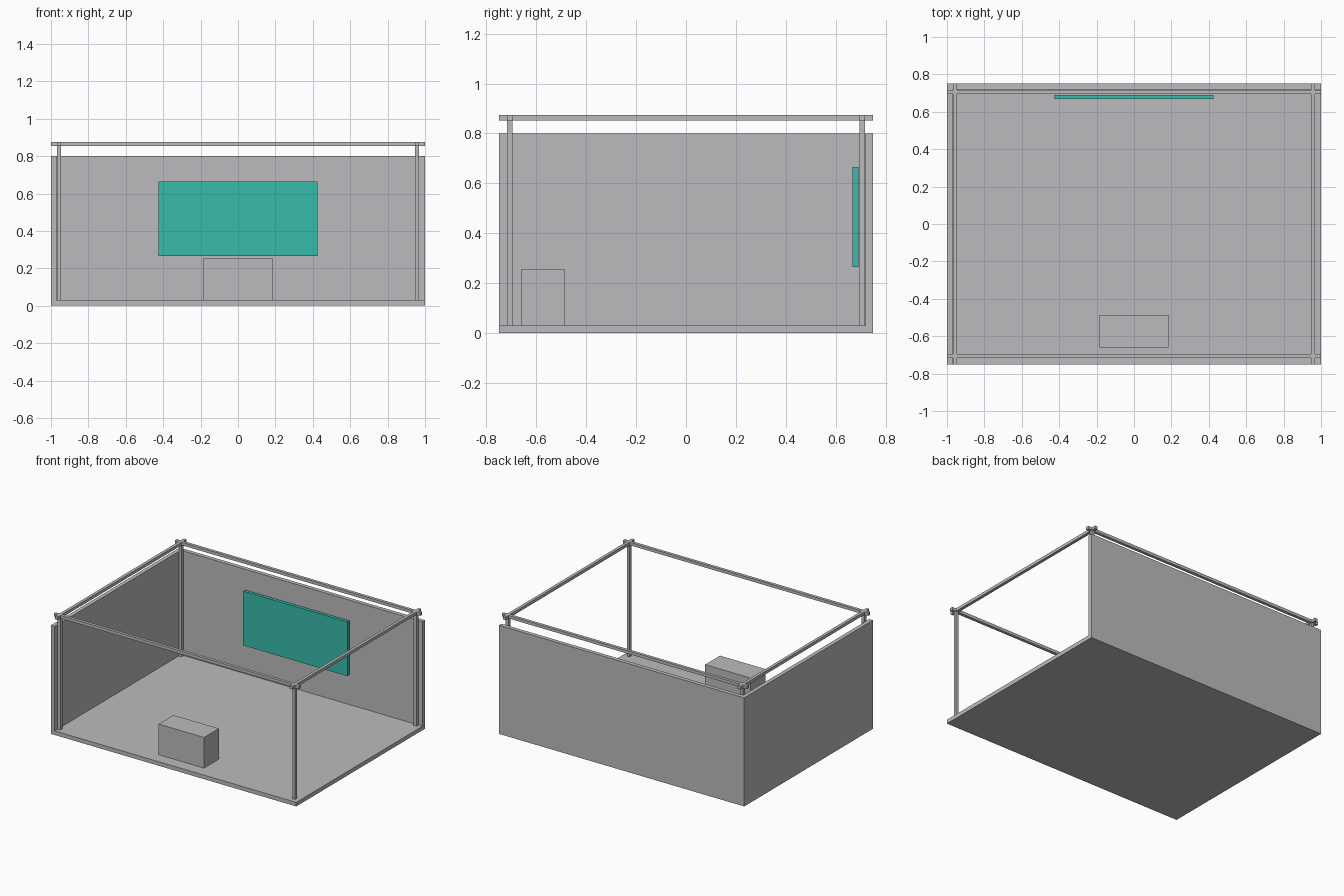
import bpy

if "Cube" in bpy.data.objects:
    bpy.data.objects.remove(bpy.data.objects["Cube"])


def material(name, rgb):
    m = bpy.data.materials.new(name)
    m.diffuse_color = (*rgb, 1.0)
    m.use_nodes = True
    m.node_tree.nodes["Principled BSDF"].inputs["Base Color"].default_value = m.diffuse_color
    return m


GREY = material("light_grey", (0.5, 0.5, 0.51))
TEAL = material("teal", (0.04, 0.5, 0.4))


def box(name, x, y, z, mat=GREY):
    """Axis-aligned box from (min, max) ranges."""
    bpy.ops.mesh.primitive_cube_add(size=1, location=[sum(r) / 2 for r in (x, y, z)])
    o = bpy.context.object
    o.name = name
    o.scale = [r[1] - r[0] for r in (x, y, z)]
    bpy.ops.object.transform_apply(location=False, rotation=False, scale=True)
    o.data.materials.append(mat)
    return o


W, D, T = 1.0, 0.75, 0.03      # half width, half depth, slab thickness
PX, PY, R = 0.957, 0.706, 0.011  # post centres and half thickness

# Floor and the two walls
box("floor", (-W, W), (-D, D), (0, T))
box("back_wall", (-W, W), (D - T, D), (T, 0.8))
box("left_wall", (-W, -W + T), (-D, D - T), (T, 0.8))

# Corner posts
for sx, side in ((-1, "left"), (1, "right")):
    for sy, end in ((-1, "front"), (1, "back")):
        x, y = sx * PX, sy * PY
        box(f"{end}_{side}_post", (x - R, x + R), (y - R, y + R), (T, 0.854))

# Top rails, crossing at the corners
for s, end, side in ((-1, "front", "left"), (1, "back", "right")):
    box(f"{end}_rail", (-W, W), (s * PY - R, s * PY + R), (0.853, 0.875))
    box(f"{side}_rail", (s * PX - R, s * PX + R), (-D, D), (0.853, 0.875))

# Wall screen and counter block
box("screen", (-0.425, 0.425), (0.667, 0.691), (0.265, 0.665), TEAL)
box("counter", (-0.185, 0.185), (-0.66, -0.487), (T, 0.256))
